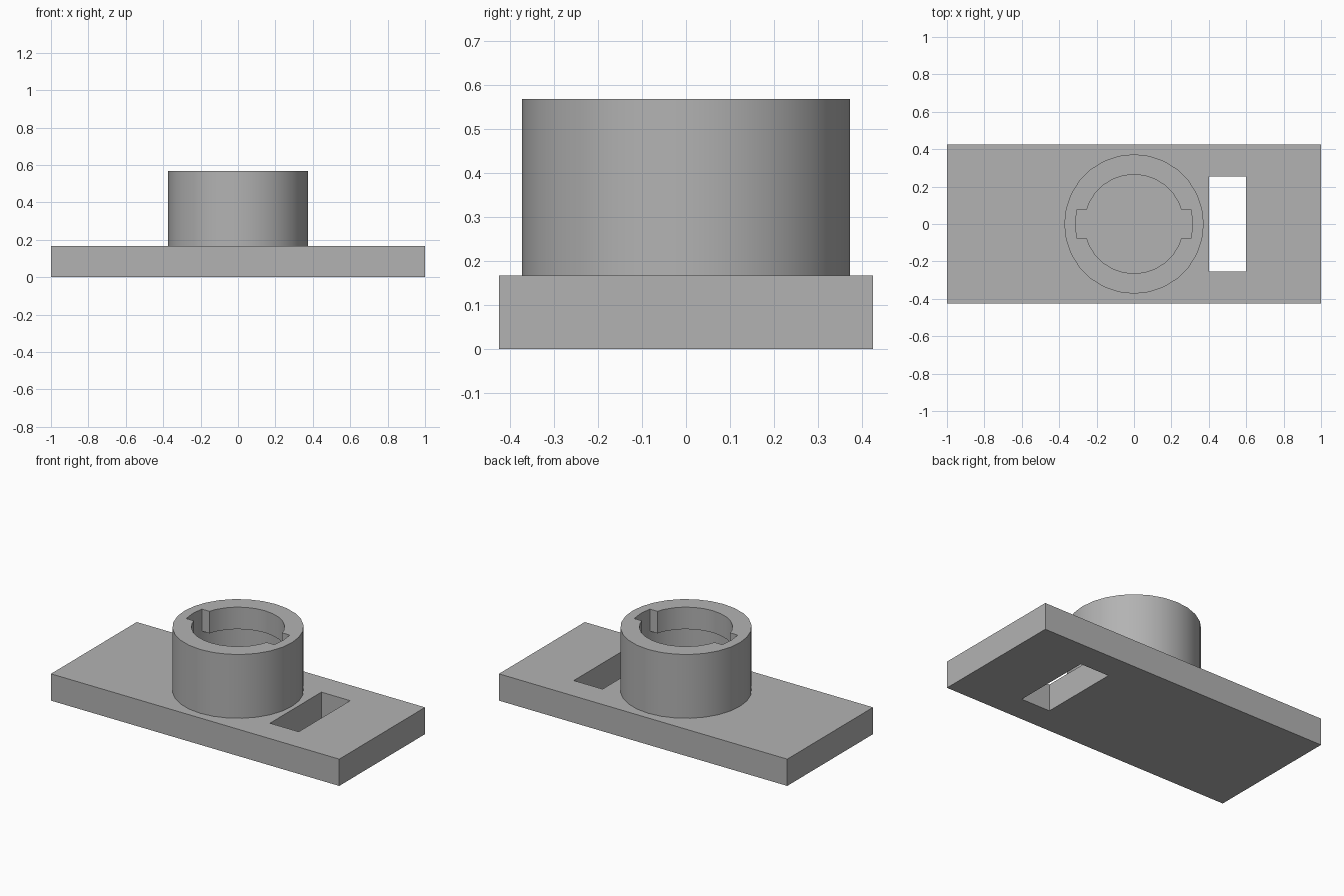
import bpy

if "Cube" in bpy.data.objects:
    bpy.data.objects.remove(bpy.data.objects["Cube"], do_unlink=True)

BASE_TOP, TOP = 0.168, 0.568
LIP_BOTTOM = 0.43
SIDES = 28

grey = bpy.data.materials.new("plain grey")
grey.use_nodes = True
colour = (0.45, 0.45, 0.45, 1)
grey.diffuse_color = colour
grey.node_tree.nodes["Principled BSDF"].inputs["Base Color"].default_value = colour


def box(name, size, centre):
    bpy.ops.mesh.primitive_cube_add(size=1, location=centre)
    ob = bpy.context.object
    ob.name = name
    ob.scale = size
    bpy.ops.object.transform_apply(location=True, rotation=False, scale=True)
    return ob


def cylinder(name, radius, low, high):
    bpy.ops.mesh.primitive_cylinder_add(vertices=SIDES, radius=radius, depth=high - low,
                                        location=(0, 0, (low + high) / 2))
    ob = bpy.context.object
    ob.name = name
    bpy.ops.object.transform_apply(location=True, rotation=False, scale=False)
    return ob


def combine(ob, tool, operation="DIFFERENCE"):
    mod = ob.modifiers.new("cut", "BOOLEAN")
    mod.operation = operation
    mod.solver = "EXACT"
    mod.object = tool
    bpy.context.view_layer.objects.active = ob
    bpy.ops.object.modifier_apply(modifier=mod.name)
    bpy.data.objects.remove(tool, do_unlink=True)


# Base plate with a rectangular slot right through
base = box("base_plate", (2, 0.85, BASE_TOP), (0, 0, BASE_TOP / 2))
combine(base, box("slot_cutter", (0.2, 0.51, 1), (0.5, 0, 0)))

# Collar: narrow lip above a wider locking chamber
collar = cylinder("collar", 0.373, BASE_TOP, TOP)
combine(collar, cylinder("chamber_cutter", 0.314, 0.1, LIP_BOTTOM))
combine(collar, cylinder("bore_cutter", 0.265, 0.05, 0.7))

# Two opposite key notches through the lip
keys = cylinder("key_cutter", 0.314, 0.3, 0.8)
combine(keys, box("key_width", (1, 0.155, 2), (0, 0, 0.5)), "INTERSECT")
combine(collar, keys)

for ob in (base, collar):
    ob.data.materials.clear()
    ob.data.materials.append(grey)
    for face in ob.data.polygons:
        face.material_index = 0

# Rounded walls shade smoothly, edges stay sharp
bpy.ops.object.select_all(action="DESELECT")
collar.select_set(True)
bpy.context.view_layer.objects.active = collar
bpy.ops.object.shade_smooth_by_angle(angle=0.6)
